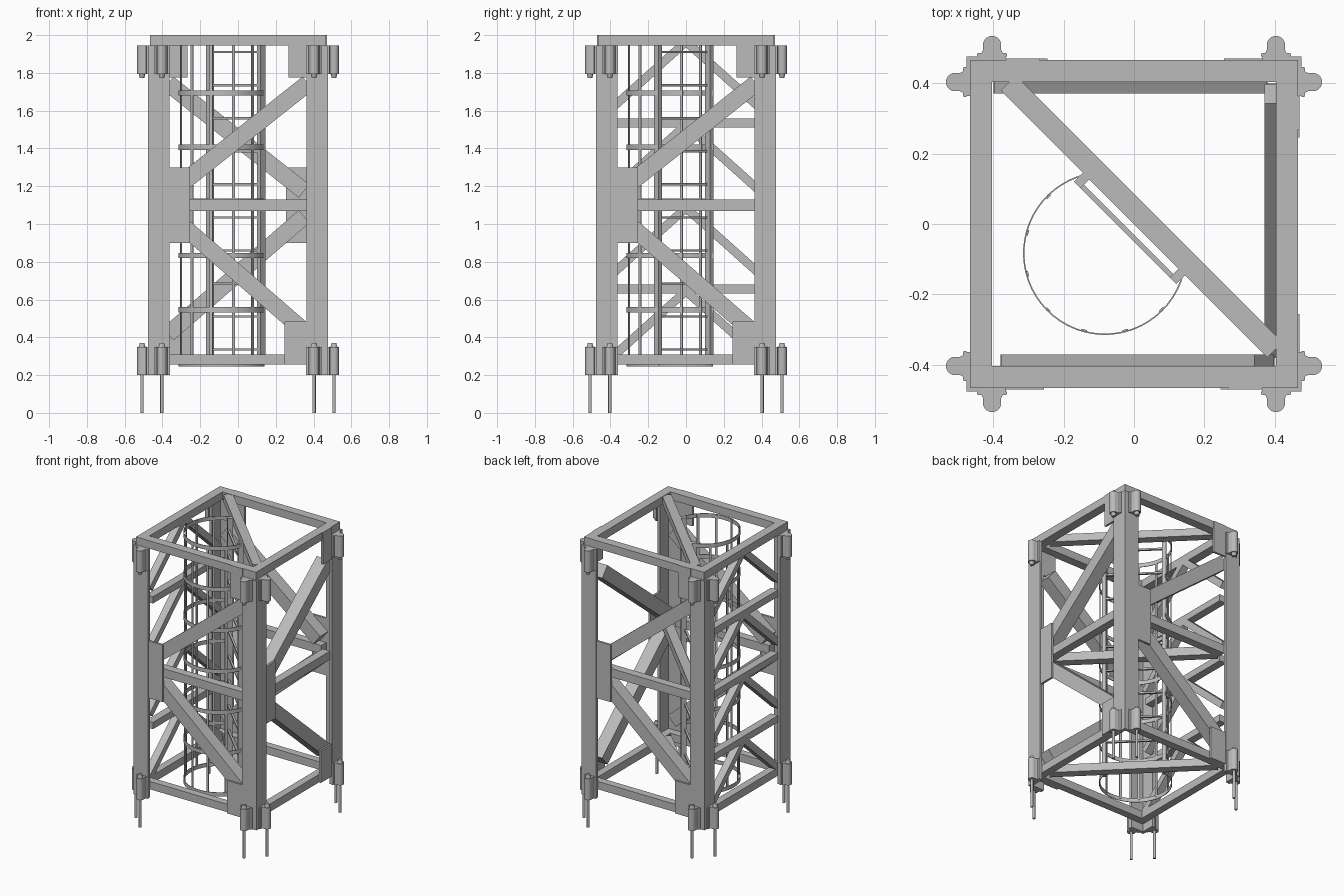
import bpy, bmesh
from math import radians, cos, sin, atan2, hypot
from mathutils import Matrix, Vector

cube = bpy.data.objects.get("Cube")
if cube:
    bpy.data.objects.remove(cube, do_unlink=True)

steel = bpy.data.materials.new("grey_steel")
steel.use_nodes = True
GREY = (0.5, 0.5, 0.5, 1)
steel.diffuse_color = GREY
steel.node_tree.nodes["Principled BSDF"].inputs["Base Color"].default_value = GREY


def finish(name, bm, turns=0, smooth=False):
    """Turn a bmesh into an object, rotated by quarter turns about z."""
    bmesh.ops.recalc_face_normals(bm, faces=bm.faces)
    bm.transform(Matrix.Rotation(radians(90 * turns), 4, 'Z'))
    mesh = bpy.data.meshes.new(name)
    bm.to_mesh(mesh)
    bm.free()
    mesh.materials.append(steel)
    ob = bpy.data.objects.new(name, mesh)
    bpy.context.collection.objects.link(ob)
    if smooth:
        bpy.ops.object.select_all(action='DESELECT')
        ob.select_set(True)
        bpy.context.view_layer.objects.active = ob
        bpy.ops.object.shade_smooth_by_angle(angle=radians(35))
    return ob


def add_box(bm, lo, hi, matrix=Matrix()):
    lo, hi = Vector(lo), Vector(hi)
    fit = Matrix.Translation((lo + hi) / 2) @ Matrix.Diagonal((*(hi - lo), 1))
    bmesh.ops.create_cube(bm, size=1, matrix=matrix @ fit)


def add_rod(bm, x, y, z0, z1, r, r_top=None, sides=16):
    bmesh.ops.create_cone(bm, cap_ends=True, segments=sides, radius1=r,
                          radius2=r if r_top is None else r_top, depth=z1 - z0,
                          matrix=Matrix.Translation((x, y, (z0 + z1) / 2)))


def add_beam(bm, a, b, width, near, far):
    """Bar from a to b, both (x, z) in the front face; near and far are depths."""
    dx, dz = b[0] - a[0], b[1] - a[1]
    place = Matrix.Translation((a[0], 0, a[1])) @ Matrix.Rotation(-atan2(dz, dx), 4, 'Y')
    add_box(bm, (0, -far, -width / 2), (hypot(dx, dz), -near, width / 2), place)


def extrude_outline(bm, points, z0, z1):
    face = bm.faces.new([bm.verts.new((x, y, z0)) for x, y in points])
    geom = bmesh.ops.extrude_face_region(bm, geom=[face])["geom"]
    bmesh.ops.translate(bm, vec=(0, 0, z1 - z0),
                        verts=[g for g in geom if isinstance(g, bmesh.types.BMVert)])


OUT, LEG, THICK = 0.476, 0.363, 0.02

for k in range(4):
    # Angle section corner post
    bm = bmesh.new()
    inner = OUT - THICK
    extrude_outline(bm, [(-OUT, -OUT), (-LEG, -OUT), (-LEG, -inner),
                         (-inner, -inner), (-inner, -LEG), (-OUT, -LEG)], 0.2, 1.945)
    finish(f"corner_post_{k}", bm, k)

    # Top and bottom frame rails
    bm = bmesh.new()
    add_box(bm, (-0.465, -0.465, 1.945), (0.403, -0.403, 2))
    finish(f"top_rail_{k}", bm, k)
    bm = bmesh.new()
    add_box(bm, (-0.455, -0.455, 0.255), (0.403, -0.403, 0.31))
    finish(f"bottom_rail_{k}", bm, k)

    # Connector lugs, two on each corner, at top and bottom
    for side, (x, y, ang) in enumerate([(-0.403, -0.508, 0), (-0.508, -0.403, -90)]):
        turn = Matrix.Translation((x, y, 0)) @ Matrix.Rotation(radians(ang), 4, 'Z')
        for label, z0, z1 in (("bottom", 0.2, 0.35), ("top", 1.795, 1.945)):
            bm = bmesh.new()
            arc = [(0.026 * cos(radians(t)), 0.026 * sin(radians(t)))
                   for t in range(180, 361, 15)]
            flare = [(0.026, 0.014), (0.03, 0.022), (0.043, 0.024), (0.043, 0.033)]
            outline = arc + flare + [(-px, py) for px, py in reversed(flare)]
            extrude_outline(bm, outline, z0, z1)
            if label == "bottom":
                add_rod(bm, 0, 0, z1, z1 + 0.02, 0.018, 0.012)
            else:
                add_rod(bm, 0, 0, z0 - 0.022, z0, 0.012, 0.018)
            bm.transform(turn)
            finish(f"{label}_lug_{k}_{side}", bm, k, True)
        # Anchor pin under the lug
        bm = bmesh.new()
        add_rod(bm, x, y, 0, 0.21, 0.009)
        finish(f"anchor_pin_{k}_{side}", bm, k, True)

# Heavy bracing with gusset plates on three faces
for k in range(3):
    bm = bmesh.new()
    add_beam(bm, (-0.35, 1.174), (0.37, 1.745), 0.09, 0.37, 0.458)
    finish(f"upper_brace_{k}", bm, k)
    bm = bmesh.new()
    add_beam(bm, (-0.35, 1.04), (0.37, 0.417), 0.088, 0.37, 0.458)
    finish(f"lower_brace_{k}", bm, k)
    bm = bmesh.new()
    add_beam(bm, (-0.365, 1.1), (0.365, 1.1), 0.06, 0.4, 0.458)
    finish(f"middle_beam_{k}", bm, k)
    for name, x0, x1, z0, z1 in (("middle", -LEG, -0.255, 0.9, 1.3),
                                 ("upper", 0.268, LEG, 1.775, 2),
                                 ("lower", 0.245, LEG, 0.255, 0.485)):
        bm = bmesh.new()
        add_box(bm, (x0, -0.47, z0), (x1, -0.455, z1))
        finish(f"{name}_gusset_{k}", bm, k)

# Light bracing on the ladder side face
for i in range(4):
    z = 1.975 - 0.44 * i
    bm = bmesh.new()
    if i:
        add_beam(bm, (-0.365, z), (0.365, z), 0.047, 0.403, 0.458)
    for s in (-1, 1):
        add_beam(bm, (0, z - 0.01), (s * 0.385, z - 0.355), 0.045, 0.403, 0.455)
    finish(f"side_brace_{i}", bm, 3)

# Horizontal diagonal beams; local x runs along the diagonal, local y inward
diag = Matrix.Rotation(radians(-45), 4, 'Z')
for name, z0, z1 in (("bottom", 0.255, 0.31), ("middle", 1.07, 1.13), ("top", 1.945, 1.998)):
    bm = bmesh.new()
    add_box(bm, (-0.535, 0, z0), (0.535, 0.061, z1), diag)
    finish(f"{name}_diagonal", bm)

# Ladder
for s in (-1, 1):
    bm = bmesh.new()
    x = s * 0.192
    add_box(bm, (x - 0.013, -0.036, 0.26), (x + 0.013, 0, 1.995), diag)
    finish("ladder_rail_" + ("left" if s > 0 else "right"), bm)
bm = bmesh.new()
for i in range(10):
    z = 0.335 + 0.175 * i
    add_box(bm, (-0.19, -0.036, z - 0.006), (0.19, -0.022, z + 0.006), diag)
finish("ladder_rungs", bm)

# Safety cage hoops and upright bars
C, R = -0.083, 0.232
bm = bmesh.new()
steps = [radians(104 + 241 * i / 40) for i in range(41)]
strip = [(C + R * cos(t), C + R * sin(t)) for t in steps]
strip += [(C + (R - 0.004) * cos(t), C + (R - 0.004) * sin(t)) for t in reversed(steps)]
for i in range(7):
    z = 1.995 - 0.287 * i
    extrude_outline(bm, strip, z - 0.028, z)
finish("cage_hoops", bm, 0, True)

bm = bmesh.new()
for t in range(135, 316, 30):
    place = Matrix.Translation((C, C, 0)) @ Matrix.Rotation(radians(t), 4, 'Z')
    add_box(bm, (R - 0.008, -0.008, 0.26), (R - 0.003, 0.008, 1.99), place)
finish("cage_bars", bm)
